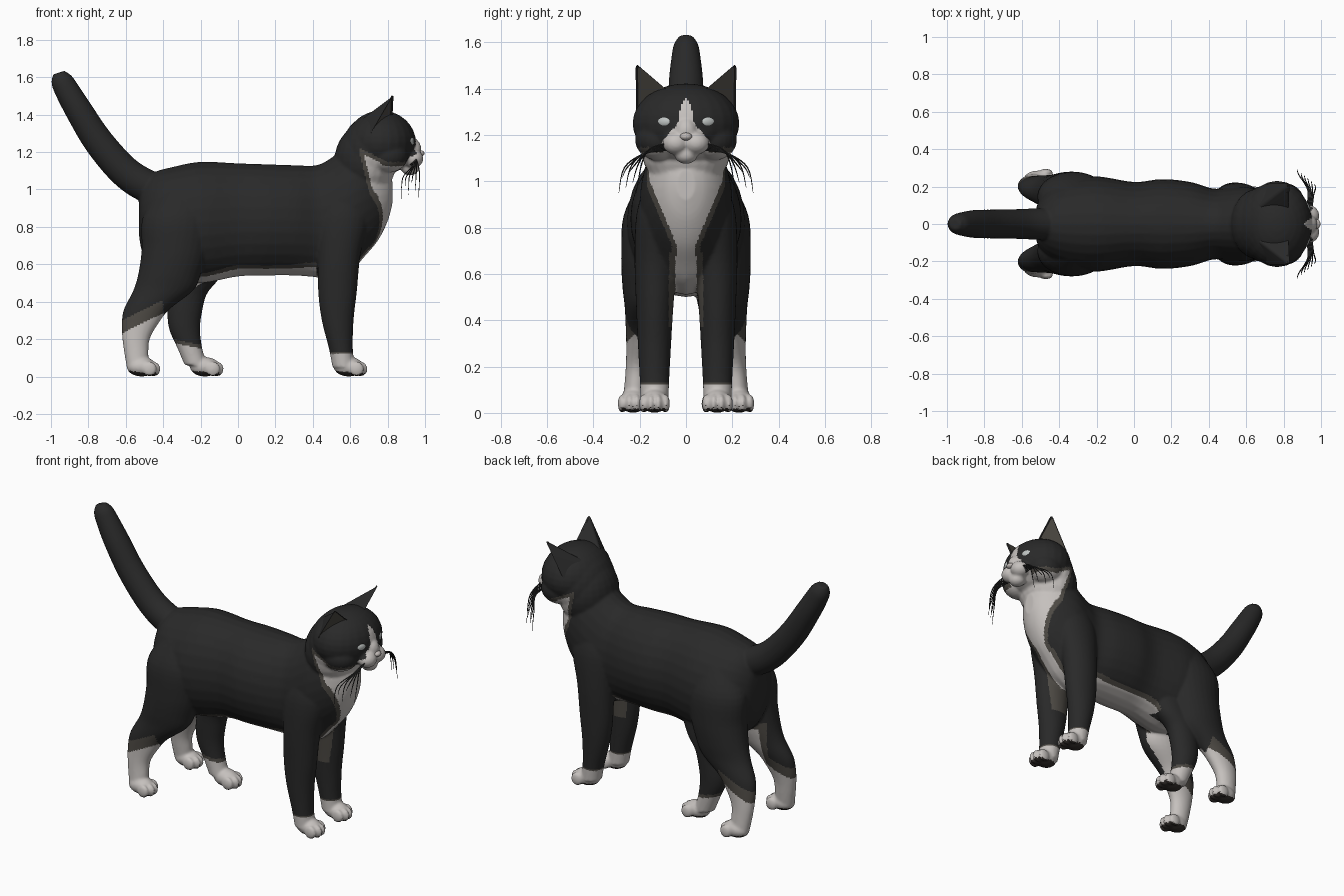
import bpy, bmesh, math
from mathutils import Vector, Matrix

if "Cube" in bpy.data.objects:
    bpy.data.objects.remove(bpy.data.objects["Cube"])

X, Y, Z = Vector((1, 0, 0)), Vector((0, 1, 0)), Vector((0, 0, 1))


def material(name, r, g, b):
    m = bpy.data.materials.new(name)
    m.diffuse_color = (r, g, b, 1)
    m.use_nodes = True
    m.node_tree.nodes["Principled BSDF"].inputs["Base Color"].default_value = m.diffuse_color
    return m


BLACK = material("black fur", 0.022, 0.022, 0.022)
WHITE = material("white fur", 0.56, 0.53, 0.51)
BROWN = material("grey brown fur", 0.075, 0.068, 0.058)
PAD = material("dark paw pad", 0.03, 0.025, 0.022)
EYE = material("pale eye", 0.52, 0.55, 0.54)
NOSE = material("pale nose", 0.53, 0.49, 0.47)


def make(name, bm, mats):
    bmesh.ops.recalc_face_normals(bm, faces=bm.faces[:])
    me = bpy.data.meshes.new(name)
    bm.to_mesh(me)
    bm.free()
    for m in mats:
        me.materials.append(m)
    ob = bpy.data.objects.new(name, me)
    bpy.context.collection.objects.link(ob)
    return ob


def smooth(ob, angle=60):
    bpy.ops.object.select_all(action='DESELECT')
    ob.select_set(True)
    bpy.context.view_layer.objects.active = ob
    bpy.ops.object.shade_smooth_by_angle(angle=math.radians(angle))


def resample(st, k=5):
    # Catmull-Rom through the stations
    out = []
    for i in range(len(st) - 1):
        p = [st[max(0, min(len(st) - 1, i + j))] for j in (-1, 0, 1, 2)]
        for s in range(k):
            t = s / k
            out.append([0.5 * (2 * b + (c - a) * t + (2 * a - 5 * b + 4 * c - d) * t * t
                               + (3 * b - a - 3 * c + d) * t ** 3) for a, b, c, d in zip(*p)])
    return out + [list(st[-1])]


def tube(bm, st, u, v=None, n=28):
    # stations are x, y, z, radius along u, radius along v (v follows the path if not given)
    st = resample(st)
    rings = []
    for i, s in enumerate(st):
        c = Vector(s[:3])
        w = v
        if w is None:
            t = Vector(st[min(i + 1, len(st) - 1)][:3]) - Vector(st[max(i - 1, 0)][:3])
            w = t.cross(u).normalized()
        rings.append([bm.verts.new(c + u * (s[3] * math.cos(a)) + w * (s[4] * math.sin(a)))
                      for a in (2 * math.pi * j / n for j in range(n))])
    for a, b in zip(rings, rings[1:]):
        for j in range(n):
            bm.faces.new((a[j], a[(j + 1) % n], b[(j + 1) % n], b[j]))
    bm.faces.new(rings[0])
    bm.faces.new(rings[-1])


def ball(bm, c, r, turn=0):
    bmesh.ops.create_uvsphere(bm, u_segments=24, v_segments=16, radius=1,
                              matrix=Matrix.Translation(c) @ Matrix.Rotation(turn, 4, 'Z')
                              @ Matrix.Diagonal((*r, 1)))


def paw(bm, x, y):
    ball(bm, (x - .005, y, 0.052), (0.08, 0.058, 0.052))
    for k, fwd in ((-1.5, 0.038), (-0.5, 0.058), (0.5, 0.058), (1.5, 0.038)):
        ball(bm, (x + fwd, y + k * 0.032, 0.04), (0.038, 0.0185, 0.04))


body = bmesh.new()

# torso: x, top, bottom, half width
torso = [(-.53, .93, .76, .05), (-.51, 1.02, .66, .12), (-.45, 1.09, .57, .19), (-.35, 1.12, .53, .235),
         (-.2, 1.148, .50, .255), (0, 1.14, .535, .225), (.15, 1.135, .54, .24), (.3, 1.13, .54, .225),
         (.42, 1.13, .53, .19), (.5, 1.17, .51, .195), (.6, 1.24, .56, .2), (.68, 1.25, .645, .18),
         (.75, 1.2, .73, .14), (.8, 1.12, .83, .09), (.825, 1.05, .92, .04)]
tube(body, [(x, 0, (t + b) / 2, w, (t - b) / 2) for x, t, b, w in torso], Y, Z)

# tail
tube(body, [(-.4, 0, 1.0, .08, .08), (-.49, 0, 1.02, .085, .088), (-.61, 0, 1.10, .08, .085),
            (-.745, 0, 1.255, .077, .08), (-.85, 0, 1.42, .075, .073), (-.92, 0, 1.54, .062, .065),
            (-.945, 0, 1.59, .052, .056), (-.957, 0, 1.625, .03, .032)], Y)

# front and hind legs, mirrored
for s in (-1, 1):
    tube(body, [(.57, s * .1, .98, .1, .08), (.56, s * .115, .85, .14, .1), (.54, s * .13, .65, .115, .092),
                (.532, s * .135, .45, .103, .08), (.533, s * .136, .3, .085, .072),
                (.55, s * .136, .15, .064, .064), (.565, s * .136, .05, .06, .06)], X, Y)
    paw(body, .597, s * .136)
    tube(body, [(-.3, s * .1, 1.0, .12, .1), (-.32, s * .14, .85, .19, .13), (-.335, s * .15, .68, .18, .13),
                (-.365, s * .16, .55, .168, .115), (-.4, s * .17, .46, .16, .095),
                (-.488, s * .188, .36, .122, .072), (-.525, s * .2, .28, .097, .058),
                (-.545, s * .21, .2, .073, .05), (-.543, s * .218, .12, .064, .048),
                (-.535, s * .226, .05, .06, .048)], X, Y)
    paw(body, -.51, s * .228)

# extra middle leg
tube(body, [(-.2, .11, .62, .14, .08), (-.23, .12, .52, .125, .08), (-.265, .13, .44, .098, .074),
            (-.285, .132, .34, .092, .07), (-.285, .133, .25, .082, .066),
            (-.257, .134, .15, .066, .06), (-.225, .134, .06, .06, .055)], X, Y)
paw(body, -.172, .134)

# neck, head and muzzle
ball(body, (.68, 0, 1.15), (.165, .195, .2))
ball(body, (.705, 0, 1.2), (.155, .207, .19))
ball(body, (.765, 0, 1.25), (.187, .231, .172))
ball(body, (.93, 0, 1.215), (.05, .05, .06))
ball(body, (.92, 0, 1.115), (.048, .05, .04))
for s in (-1, 1):
    ball(body, (.935, s * .043, 1.165), (.056, .058, .05))
    ball(body, (.8, s * .12, 1.18), (.11, .1, .09))

cat = make("cat_body", body, [BLACK, WHITE, BROWN, PAD])
bpy.context.view_layer.objects.active = cat
rm = cat.modifiers.new("fuse", 'REMESH')
rm.mode, rm.voxel_size = 'VOXEL', 0.0085
sm = cat.modifiers.new("soften", 'SMOOTH')
sm.factor, sm.iterations = 0.5, 3
for name in ("fuse", "soften"):
    bpy.ops.object.modifier_apply(modifier=name)


def lerp(table, t):
    for (a, p), (b, q) in zip(table, table[1:]):
        if a <= t <= b:
            return p + (q - p) * (t - a) / (b - a)
    return -1


BIB_W = [(.6, .05), (.72, .038), (.9, .115), (1.08, .19), (1.25, .22)]
BIB_X = [(.6, .63), (.64, .65), (.9, .745), (1.2, .67), (1.25, .67)]
FACE_W = [(1.05, .08), (1.12, .095), (1.17, .105), (1.21, .07), (1.25, .036), (1.33, .02), (1.36, 0)]


def fur(c, n):
    # each marking: (depth inside the white, width of the brown border)
    x, y, z = c.x, abs(c.y), c.z
    if z < .035 and n.z < -.55:
        return 3
    middle = c.y > .05 and -.38 < x < -.08
    marks = []
    if z < .45:
        if x > .4:
            marks.append((.12 - z, .01))
        elif x < -.4 and y > .1:
            marks.append((.33 + .5 * (x + .42) - z, .07))
        elif middle:
            marks.append((.16 - .2 * (x + .25) - z, .02))
    # belly, inner thighs and the strip between the front legs
    if -.3 < x <= .42 and n.z < .2 and not (middle and z < .53):
        marks.append((min(.11 - y, .585 - z, z - .33), .025))
    if -.5 < x < -.15 and not middle and n.y * c.y < -.04:
        marks.append((min(.55 - z, z - .25, x + .46), .04))
    if .42 < x < .7:
        marks.append((min(.045 - y, .68 - z, z - .4), .03))
    # bib and face
    if x > .6 and .6 < z < 1.22:
        marks.append((min(lerp(BIB_W, z) - y, x - lerp(BIB_X, z),
                          1.125 + max(0, .8 - x) * .5 - z), .022))
    if x > .85 and z > 1.05:
        marks.append((lerp(FACE_W, z) - y, 0))
    if any(d > 0 for d, _ in marks):
        return 1
    return 2 if any(d > -m for d, m in marks) else 0


for p in cat.data.polygons:
    p.material_index = fur(p.center, p.normal)
smooth(cat, 80)

# ears, eyes
for s, side in ((-1, "right"), (1, "left")):
    bm = bmesh.new()
    tip, fr, out, back = [bm.verts.new((x, s * y, z)) for x, y, z in
                          ((.832, .218, 1.51), (.825, .06, 1.375), (.71, .215, 1.3), (.665, .09, 1.385))]
    front = bm.faces.new((tip, fr, out))
    for f in ((tip, out, back), (tip, back, fr), (fr, back, out)):
        bm.faces.new(f)
    bmesh.ops.recalc_face_normals(bm, faces=bm.faces[:])
    bmesh.ops.inset_individual(bm, faces=[front], thickness=.013, depth=-.008)
    front.material_index = 1
    edge = bm.edges.get((tip, back))
    bmesh.ops.bevel(bm, geom=[edge], offset=.015, segments=3, profile=.5, affect='EDGES')
    smooth(make(side + "_ear", bm, [BLACK, BROWN]), 35)

    bm = bmesh.new()
    ball(bm, (.923, s * .095, 1.257), (.014, .034, .022), s * .42)
    smooth(make(side + "_eye", bm, [EYE]))

    # drooping whiskers
    bm = bmesh.new()
    for k in range(6):
        x0, x1 = .95 - .006 * k, .97 - .018 * k
        reach, drop = .215 + .015 * k, .95 + .022 * ((k * 2) % 5)
        tube(bm, [(x0, s * .075, 1.165 - .006 * k, .0035, .0035),
                  (x0 + .01, s * (.09 + reach * .3), 1.14 - .004 * k, .0035, .0035),
                  (x1, s * (reach - .025), 1.08 - .004 * k, .003, .003),
                  (x1 - .005, s * reach, drop, .001, .001)], X, n=5)
    smooth(make(side + "_whiskers", bm, [BLACK]))

# nose
bm = bmesh.new()
ball(bm, (.975, 0, 1.193), (.022, .026, .017))
smooth(make("nose", bm, [NOSE]))
